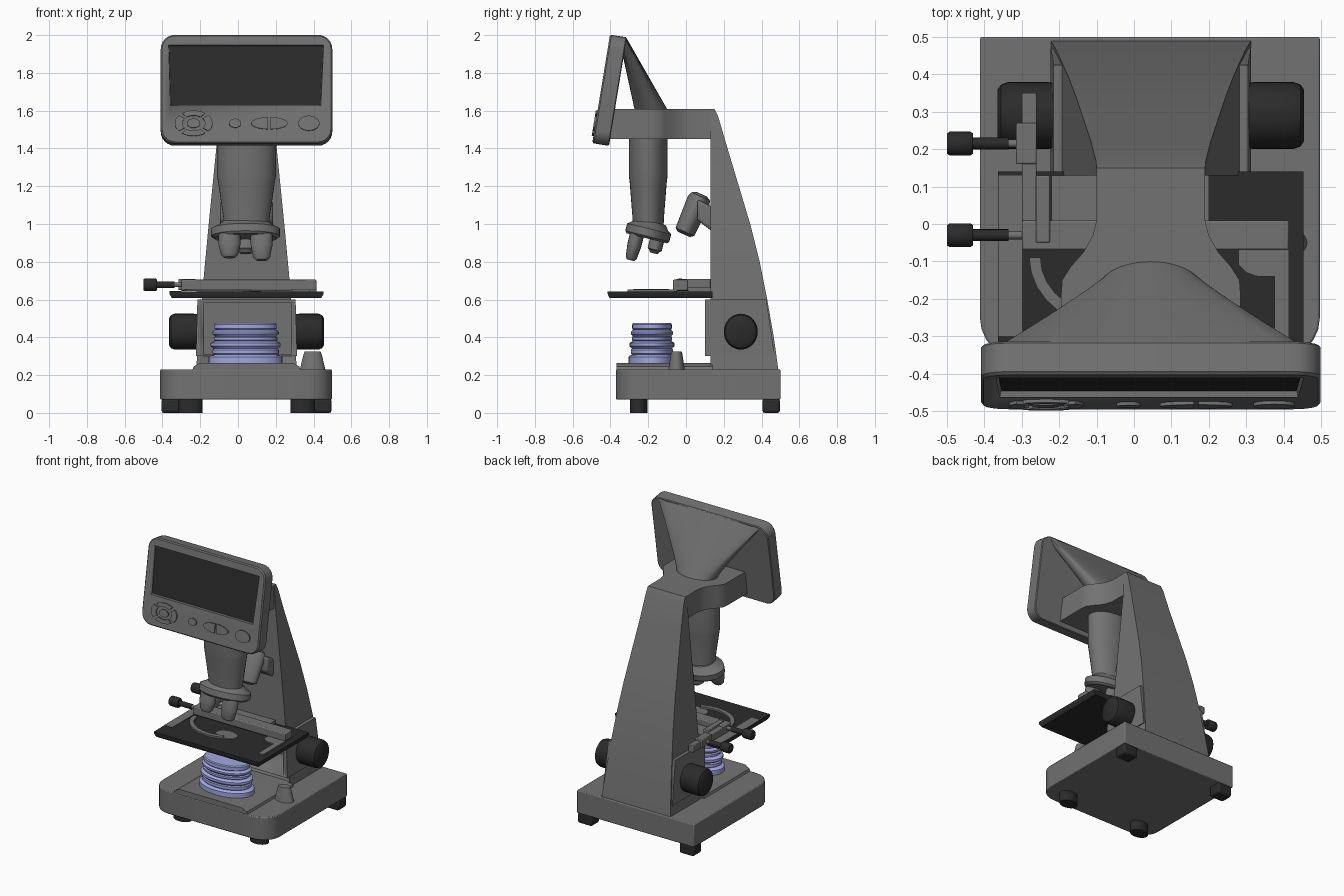
import bpy, bmesh, math
from mathutils import Matrix, Vector

if "Cube" in bpy.data.objects:
    bpy.data.objects.remove(bpy.data.objects["Cube"])

CX = 0.045                      # symmetry plane of the stand
GREY, DARK, BLUE = (0.17, 0.17, 0.17, 1), (0.024, 0.024, 0.024, 1), (0.36, 0.39, 0.76, 1)
mats = {}


def loft(name, rings, color=GREY, bevel=0, mat=None):
    """Skin a list of equal-length point rings and cap both ends."""
    bm = bmesh.new()
    vs = [[bm.verts.new(p) for p in r] for r in rings]
    n = len(vs[0])
    for a, b in zip(vs, vs[1:]):
        for i in range(n):
            bm.faces.new((a[i], a[(i + 1) % n], b[(i + 1) % n], b[i]))
    bm.faces.new(vs[0])
    bm.faces.new(vs[-1])
    if mat:
        bm.transform(mat)
    bmesh.ops.recalc_face_normals(bm, faces=bm.faces)
    me = bpy.data.meshes.new(name)
    bm.to_mesh(me)
    bm.free()
    ob = bpy.data.objects.new(name, me)
    bpy.context.collection.objects.link(ob)
    if color not in mats:
        mats[color] = bpy.data.materials.new({GREY: "grey", DARK: "dark", BLUE: "blue"}[color])
        mats[color].diffuse_color = color
    me.materials.append(mats[color])
    bpy.ops.object.select_all(action='DESELECT')
    ob.select_set(True)
    bpy.context.view_layer.objects.active = ob
    bpy.ops.object.shade_smooth_by_angle(angle=math.radians(35))
    if bevel:
        m = ob.modifiers.new("bevel", 'BEVEL')
        m.width, m.segments, m.limit_method = bevel, 2, 'ANGLE'
    return ob


def ell(c, a, b, axis='z', n=32):
    out = []
    for i in range(n):
        t = 2 * math.pi * i / n
        u, v = a * math.cos(t), b * math.sin(t)
        d = {'z': (u, v, 0), 'x': (0, u, v), 'y': (u, 0, v)}[axis]
        out.append(Vector(c) + Vector(d))
    return out


def box(name, x0, x1, y0, y1, z0, z1, **kw):
    return loft(name, [[(x0, y0, z), (x1, y0, z), (x1, y1, z), (x0, y1, z)] for z in (z0, z1)], **kw)


def stack(name, c, prof, color=GREY, axis='z', mat=None, n=32):
    """Elliptical turned part: prof is (position on axis, radius a, radius b)."""
    k = 'xyz'.index(axis)
    rings = []
    for h, a, b in prof:
        p = list(c)
        p[k] += h
        rings.append(ell(p, a, b, axis, n))
    return loft(name, rings, color, mat=mat)


def cut(ob, cutter):
    m = ob.modifiers.new("cut", 'BOOLEAN')
    m.object, m.operation, m.solver = cutter, 'DIFFERENCE', 'EXACT'
    bpy.context.view_layer.objects.active = ob
    bpy.ops.object.modifier_apply(modifier=m.name)


# Base with rounded front corners, raised platform, feet
outline = [(0.497, 0.5), (-0.412, 0.5)]
for cx, a0 in ((-0.282, 180), (0.367, 270)):
    for k in range(7):
        t = math.radians(a0 + 15 * k)
        outline.append((cx + 0.13 * math.cos(t), -0.25 + 0.12 * math.sin(t)))
loft("base", [[(x, y, z) for x, y in outline] for z in (0.07, 0.23)], bevel=0.006)
loft("base_platform", [[(x0, -0.368, z), (x1, -0.368, z), (x1, 0.14, z), (x0, 0.14, z)]
                       for x0, x1, z in ((-.245, .335, .22), (-.235, .325, .245), (-.2, .29, .265))])
for side in (-1, 1):
    stack("front_foot", (CX + side * 0.297, -0.25, 0), [(0, 0.065, 0.046), (0.075, 0.065, 0.046)], DARK)
    x = CX + side * 0.395
    box("rear_foot", x - 0.055, x + 0.055, 0.405, 0.497, 0, 0.075, color=DARK, bevel=0.012)

# Tapered column with curved back, wider lower housing with an opening at the front
back = [(0.22, 0.49, .268), (0.4, 0.465, .253), (0.6, 0.43, .237), (0.8, 0.39, .219), (1.0, 0.34, .2),
        (1.2, 0.28, .18), (1.4, 0.22, .16), (1.57, 0.17, .147), (1.61, 0.15, .145)]


def section(z, y0, y1, w):
    return [(CX - w, y0, z), (CX + w, y0, z), (CX + w, y1, z), (CX - w, y1, z)]


column = loft("column", [section(z, 0.13, y, w) for z, y, w in back])
housing = loft("lower_housing", [section(z, 0.1, y, w) for z, y, w in
                                 ((0.3, 0.47, .268), (0.4, 0.455, .265), (0.6, 0.425, .26))])
opening = box("opening_cutter", CX - 0.225, CX + 0.235, 0.0, 0.36, 0.31, 0.585)
cut(column, opening)
cut(housing, opening)
bpy.data.objects.remove(opening)

# Focus knobs
for side in (-1, 1):
    stack("focus_knob", (CX + side * 0.24, 0.29, 0.43),
          [(0, .085, .09), (side * .04, .09, .095), (side * .14, .09, .095), (side * .16, .083, .088),
           (side * .17, .068, .072)], DARK, 'x')

# Head arm, flaring from the column toward the display
half = [(0.145, 0.15), (0.145, 0.01), (0.155, -0.03), (0.18, -0.075), (0.215, -0.115),
        (0.237, -0.15), (0.24, -0.19), (0.24, -0.41)]
pts = [(CX + x, y) for x, y in half] + [(CX - x, y) for x, y in reversed(half)]
loft("head_arm", [[(x, y, z) for x, y in pts] for z in (1.45, 1.61)])

# Flared display support, round at the bottom and wide at the top
rings = []
for k in range(9):
    t = k / 8
    ring = []
    for i in range(48):
        c, s = math.cos(i * math.pi / 24), math.sin(i * math.pi / 24)
        wide = 0.4 * max(-1, min(1, 1.4 * c))
        ring.append((CX + 0.14 * c + (wide - 0.14 * c) * t ** 1.1,
                     (-0.183 + 0.088 * s) * (1 - t) + (-0.335 + 0.02 * s) * t, 1.6 + 0.385 * t))
    rings.append(ring)
loft("display_support", rings)

# Tilted display with recessed screen (built upright, then leaned back)
LEAN = Matrix.Translation((CX, -0.405, 1.708)) @ Matrix.Rotation(math.radians(-9.3), 4, 'X')


def rrect(w, h, r, y):
    return [(sx * (w - r) + r * math.cos(t), y, sz * (h - r) + r * math.sin(t))
            for sx, sz, a in ((1, 1, 0), (-1, 1, 90), (-1, -1, 180), (1, -1, 270))
            for t in [math.radians(a + 15 * k) for k in range(7)]]


display = loft("display_case", [rrect(.447, .284, .07, -.045), rrect(.454, .291, .075, -.037),
                                rrect(.454, .291, .075, .04), rrect(.449, .286, .072, .045)], mat=LEAN)


def screen(y, g):
    return [(-.4 - g, y, -.085 - g), (.39 + g, y, -.085 - g), (.405 + g, y, .233 + g), (-.41 - g, y, .233 + g)]


recess = loft("screen_cutter", [screen(-.06, .006), screen(-.025, 0)], mat=LEAN)
cut(display, recess)
bpy.data.objects.remove(recess)
loft("screen", [screen(-.028, -.001), screen(-.02, -.001)], DARK, mat=LEAN)


# Control buttons
def button(name, poly):
    loft(name, [[(u, y, v) for u, v in poly] for y in (-.04, -.054)], mat=LEAN)


def arc(u, v, a, b, a0, a1, n=10):
    return [(u + a * math.cos(t), v + b * math.sin(t))
            for t in [math.radians(a0 + (a1 - a0) * k / n) for k in range(n + 1)]]


for q in range(4):
    a0, a1 = 90 * q + 52, 90 * q + 128
    button("pad_button", arc(-.28, -.185, .1, .068, a0, a1) + arc(-.28, -.185, .06, .041, a1, a0))
for name, u, a, b in (("pad_centre", -.28, .035, .025), ("small_button", -.06, .032, .024),
                      ("round_button", .33, .056, .04)):
    button(name, arc(u, -.185, a, b, 0, 348, 29))
button("rocker_left", arc(.115, -.185, .09, .032, 90, 270, 14))
button("rocker_right", arc(.128, -.185, .09, .032, -90, 90, 14))

# Optical tube, tilted turret and objectives
stack("optical_tube", (CX, -0.2, 0),
      [(1.46, .155, .102), (1.25, .155, .102), (1.22, .15, .098), (1.03, .122, .083), (.95, .12, .08)])
TILT = Matrix.Translation((CX - .005, -0.2, 0.955)) @ Matrix.Rotation(math.radians(-14), 4, 'X')
stack("turret", (0, 0, 0), [(.06, .12, .08), (.035, .15, .1), (.02, .182, .12), (-.02, .182, .12),
                            (-.032, .165, .11)], mat=TILT)
for x, y, length in ((-.085, -.055, .15), (.085, -.055, .165), (0, .055, .1)):
    stack("objective", (x, y, 0), [(-.02, .058, .038), (-.08, .058, .038), (-length + .015, .045, .03),
                                   (-length, .03, .02)], mat=TILT, n=20)

# Upper lamp leaning from the column
LAMP = Matrix.Translation((CX, 0.035, 1.05)) @ Matrix.Rotation(math.radians(-24), 4, 'X')
stack("lamp", (0, 0, 0), [(-.115, .07, .035), (-.1, .1, .054), (.08, .115, .063), (.105, .1, .053),
                          (.118, .07, .03)], mat=LAMP)
loft("lamp_bracket", [[(CX - .14, y, a), (CX + .14, y, a), (CX + .14, y, b), (CX - .14, y, b)]
                      for y, a, b in ((0.06, 1.02, 1.13), (0.14, 0.96, 1.09))], bevel=.015)

# Stage plate and sliding specimen holder
loft("stage", [section(z, y, 0.14, w) for z, y, w in ((0.607, -0.405, .395), (0.63, -0.415, .408),
                                                      (0.643, -0.415, .408))], DARK)
box("holder_cross_bar", -0.3, 0.415, -0.07, 0.01, 0.648, 0.705, bevel=.006)
box("holder_back_plate", -0.22, 0.2, 0.01, 0.13, 0.64, 0.665)
box("holder_slide", -0.3, -0.26, -0.05, 0.35, 0.645, 0.695, bevel=.004)
box("holder_slide_guide", -0.262, -0.225, -0.05, 0.13, 0.645, 0.71, bevel=.004)
box("slide_end_block", -0.315, -0.26, 0.16, 0.27, 0.65, 0.71, bevel=.004)
finger = arc(-0.05, -0.09, .23, .19, 180, 300) + arc(-0.05, -0.09, .2, .16, 300, 180)
loft("slide_clip", [[(x, y, z) for x, y in finger] for z in (0.645, 0.657)])
arm = [(0.28, -0.06), (0.28, -0.11), (0.3, -0.13), (0.33, -0.14), (0.375, -0.14), (0.375, -0.31),
       (0.415, -0.31), (0.415, -0.06)]
loft("holder_fixed_arm", [[(x, y, z) for x, y in arm] for z in (0.64, 0.652)])
box("stage_side_strip", -0.362, -0.3, -0.3, 0.13, 0.64, 0.646)
stack("stage_lens", (CX, -0.19, 0.64), [(0, .08, .055), (.006, .075, .05)])
for y in (0.215, -0.03):
    stack("holder_knob", (-0.5, y, 0.678), [(0, .027, .029), (.008, .032, .034), (.062, .032, .034),
                                            (.07, .027, .029)], DARK, 'x', n=24)
    stack("knob_shaft", (-0.435, y, 0.678), [(0, .016, .018), (.1, .016, .018)], DARK, 'x', n=16)
    stack("knob_pin", (-0.34, y, 0.678), [(0, .011, .012), (.06, .011, .012)], axis='x', n=16)

# Ribbed illuminator and brightness dial
prof = []
for z0, z1, w in ((.255, .303, .195), (.308, .34, .176), (.347, .375, .186), (.38, .405, .168),
                  (.412, .435, .176), (.44, .475, .165)):
    prof += [(z, r, r * .635) for z, r in ((z0, w - .008), (z0 + .006, w), (z1 - .006, w), (z1, w - .008))]
stack("illuminator", (CX - .005, -0.18, 0), prof, BLUE, n=40)
stack("brightness_dial", (0.395, -0.05, 0.22), [(0, .07, .045), (.09, .048, .031), (.105, .042, .027)])

for m in bpy.data.materials:
    if m.users and not m.is_grease_pencil:
        m.use_nodes = True
        m.node_tree.nodes["Principled BSDF"].inputs["Base Color"].default_value = m.diffuse_color
